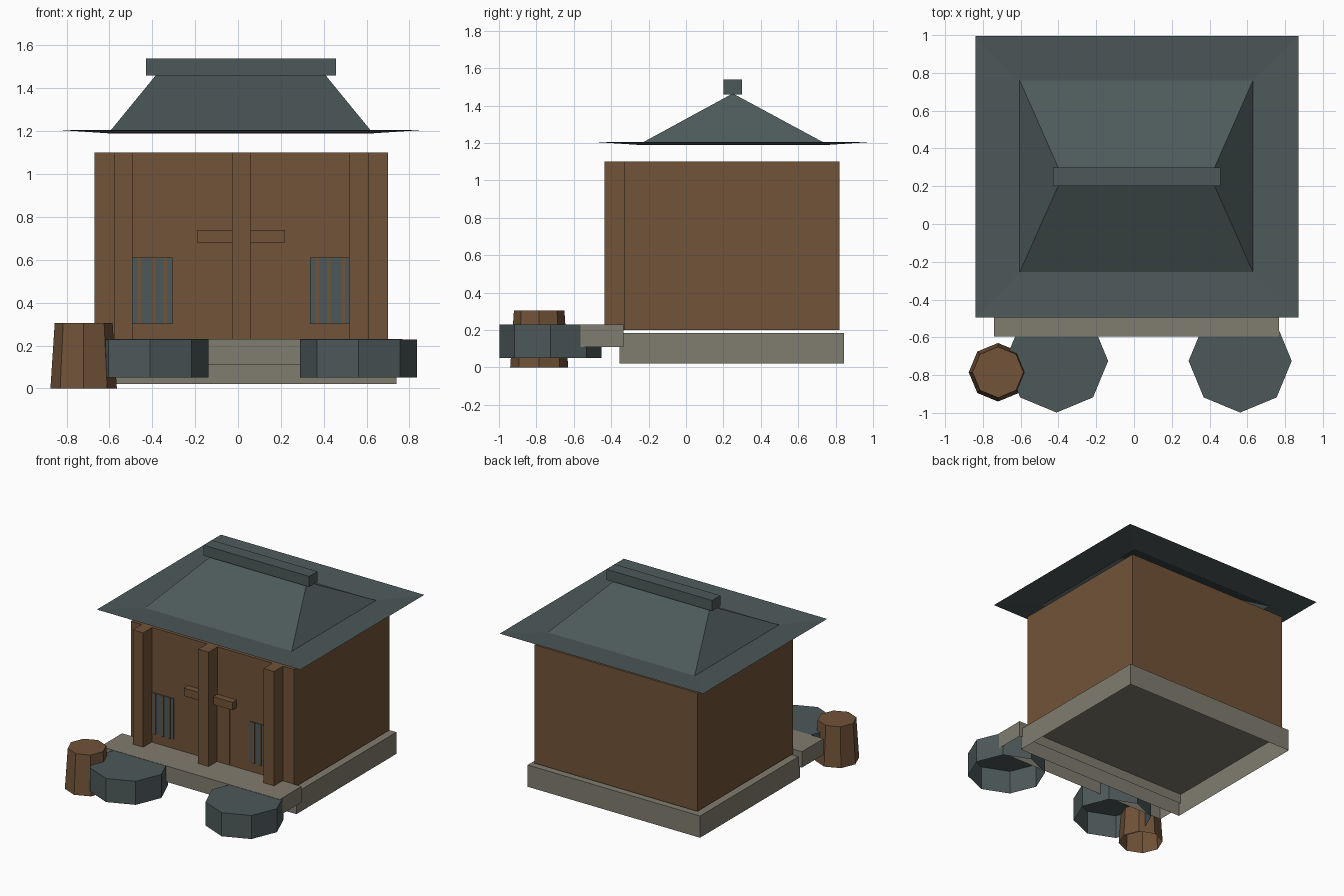
import bpy, bmesh, math

if "Cube" in bpy.data.objects:
    bpy.data.objects.remove(bpy.data.objects["Cube"])

CX = 0.015  # centre line of the hut


def material(name, rgb):
    lin = [((c / 255 + 0.055) / 1.055) ** 2.4 for c in rgb]
    m = bpy.data.materials.new(name)
    m.diffuse_color = (*lin, 1)
    m.use_nodes = True
    m.node_tree.nodes["Principled BSDF"].inputs["Base Color"].default_value = m.diffuse_color
    return m


WOOD = material("brown wood", (113, 83, 56))
SLATE = material("dark slate", (77, 89, 90))
STONE = material("pale stone", (128, 124, 110))


def finish(name, bm, mat):
    bmesh.ops.recalc_face_normals(bm, faces=bm.faces)
    me = bpy.data.meshes.new(name)
    bm.to_mesh(me)
    bm.free()
    me.materials.append(mat)
    ob = bpy.data.objects.new(name, me)
    bpy.context.collection.objects.link(ob)
    return ob


def drop_bottom(bm):
    bm.normal_update()
    low = min(v.co.z for v in bm.verts)
    faces = [f for f in bm.faces if all(v.co.z < low + 1e-4 for v in f.verts)]
    bmesh.ops.delete(bm, geom=faces, context='FACES_ONLY')


def box(name, x, y, z, mat, open_bottom=False):
    bm = bmesh.new()
    bmesh.ops.create_cube(bm, size=1)
    for v in bm.verts:
        v.co = [a[0] if c < 0 else a[1] for c, a in zip(v.co, (x, y, z))]
    if open_bottom:
        drop_bottom(bm)
    return finish(name, bm, mat)


def octagon(name, cx, cy, z0, z1, r0, r1, mat):
    bm = bmesh.new()
    rings = [[bm.verts.new((cx + r * math.cos(i * math.pi / 4),
                            cy + r * math.sin(i * math.pi / 4), z))
              for i in range(8)] for r, z in ((r0, z0), (r1, z1))]
    for i in range(8):
        j = (i + 1) % 8
        bm.faces.new((rings[0][i], rings[0][j], rings[1][j], rings[1][i]))
    bm.faces.new(rings[1])
    return finish(name, bm, mat)


# Stone plinth and front step, hollow underneath
box("plinth", (-0.71, 0.74), (-0.355, 0.845), (0.02, 0.185), STONE, True)
box("front_step", (-0.74, 0.768), (-0.595, -0.335), (0.11, 0.231), STONE, True)

# Wooden walls and front posts
box("walls", (-0.67, 0.70), (-0.33, 0.82), (0.20, 1.10), WOOD)
for name, x in (("left", -0.535), ("middle", CX), ("right", 0.565)):
    box(name + "_post", (x - 0.044, x + 0.044), (-0.437, -0.33), (0.20, 1.10), WOOD)

# Door panel and lintel
box("door", (CX - 0.15, CX + 0.15), (-0.336, -0.328), (0.21, 0.69), WOOD)
box("door_lintel", (CX - 0.205, CX + 0.205), (-0.38, -0.328), (0.68, 0.74), WOOD)

# Barred windows, mirrored about the centre line
for name, s in (("left", -1), ("right", 1)):
    def span(a, b):
        return sorted((CX + s * a, CX + s * b))
    box(name + "_window", span(0.32, 0.53), (-0.337, -0.329), (0.30, 0.61), SLATE)
    for i, d in enumerate((0.347, 0.402, 0.468)):
        box(f"{name}_window_bar_{i + 1}", span(d, d + 0.015), (-0.342, -0.334),
            (0.30, 0.61), WOOD)

# Hipped roof with a flared eave, one open shell
bm = bmesh.new()


def ring(x0, x1, y0, y1, z):
    return [bm.verts.new((x, y, z)) for x, y in ((x0, y0), (x1, y0), (x1, y1), (x0, y1))]


outer = ring(-0.84, 0.87, -0.495, 0.995, 1.206)
inner = ring(-0.605, 0.63, -0.255, 0.76, 1.19)
r0 = bm.verts.new((-0.38, 0.25, 1.465))
r1 = bm.verts.new((0.405, 0.25, 1.465))
for i in range(4):
    j = (i + 1) % 4
    bm.faces.new((outer[i], outer[j], inner[j], inner[i]))
bm.faces.new((inner[0], inner[1], r1, r0))
bm.faces.new((inner[1], inner[2], r1))
bm.faces.new((inner[2], inner[3], r0, r1))
bm.faces.new((inner[3], inner[0], r0))
finish("roof", bm, SLATE)
box("ridge_beam", (-0.43, 0.458), (0.20, 0.30), (1.46, 1.54), SLATE)

# Stepping stones and wooden barrel
octagon("left_stone", -0.41, -0.725, 0.05, 0.229, 0.273, 0.273, SLATE)
octagon("right_stone", 0.562, -0.725, 0.05, 0.229, 0.273, 0.273, SLATE)
octagon("barrel", -0.72, -0.785, 0.0, 0.305, 0.155, 0.135, WOOD)
